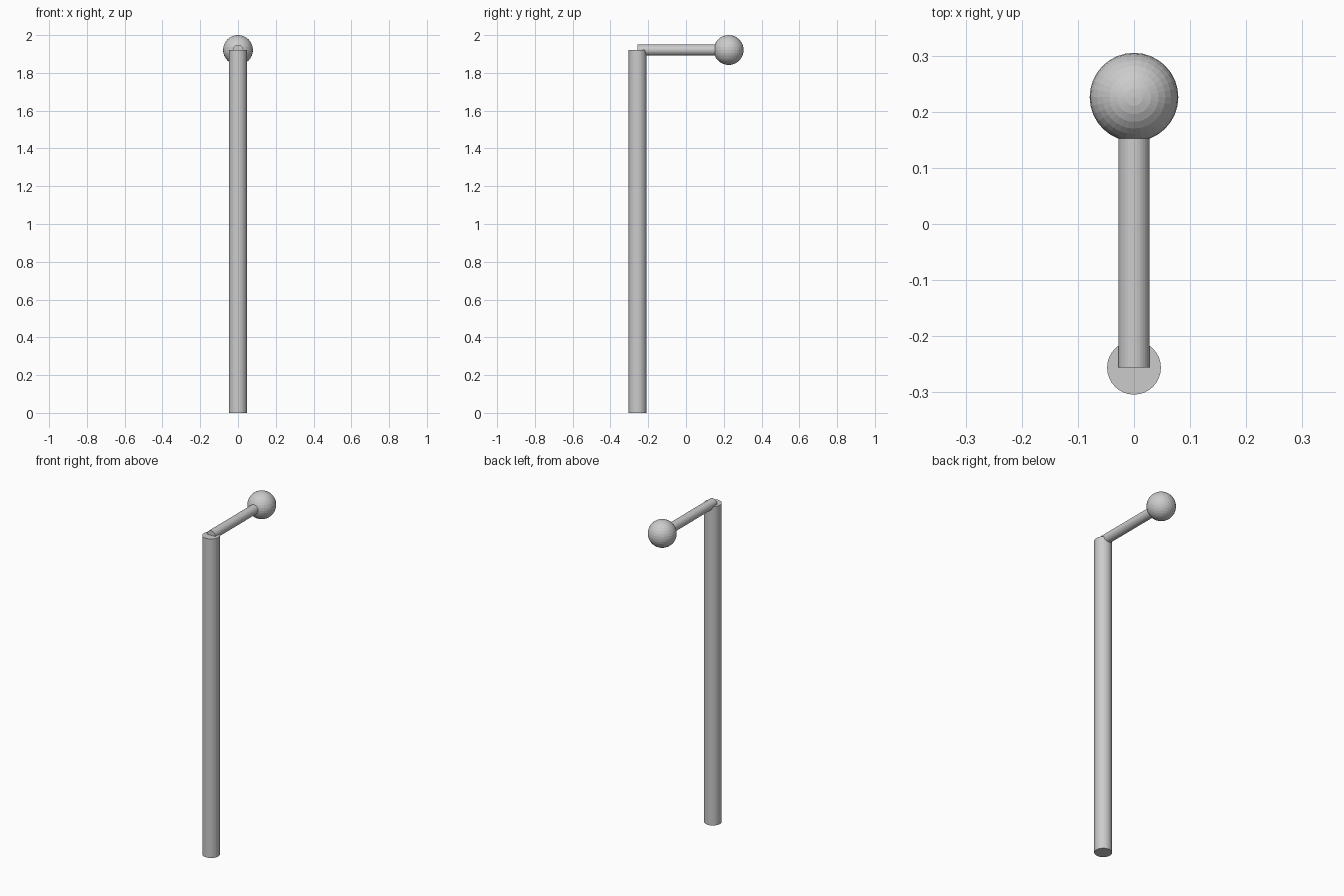
import bpy
from math import radians

cube = bpy.data.objects.get("Cube")
if cube:
    bpy.data.objects.remove(cube, do_unlink=True)

POST_Y, BALL_Y, TOP = -0.256, 0.226, 1.921

grey = bpy.data.materials.new("plain_grey")
grey.use_nodes = True
colour = (0.6, 0.6, 0.6, 1)
grey.diffuse_color = colour
grey.node_tree.nodes["Principled BSDF"].inputs["Base Color"].default_value = colour


def finish(name):
    ob = bpy.context.object
    ob.name = name
    ob.data.materials.append(grey)


def rod(name, radius, length, location, tilt=0):
    bpy.ops.mesh.primitive_cylinder_add(
        vertices=32, radius=radius, depth=length,
        location=location, rotation=(radians(tilt), 0, 0))
    finish(name)


# Upright post
rod("post", 0.048, TOP, (0, POST_Y, TOP / 2))

# Horizontal arm from the post axis to the ball centre
rod("arm", 0.028, BALL_Y - POST_Y, (0, (POST_Y + BALL_Y) / 2, TOP), 90)

# Faceted ball at the end of the arm
bpy.ops.mesh.primitive_uv_sphere_add(
    segments=32, ring_count=16, radius=0.079, location=(0, BALL_Y, TOP))
finish("ball")
